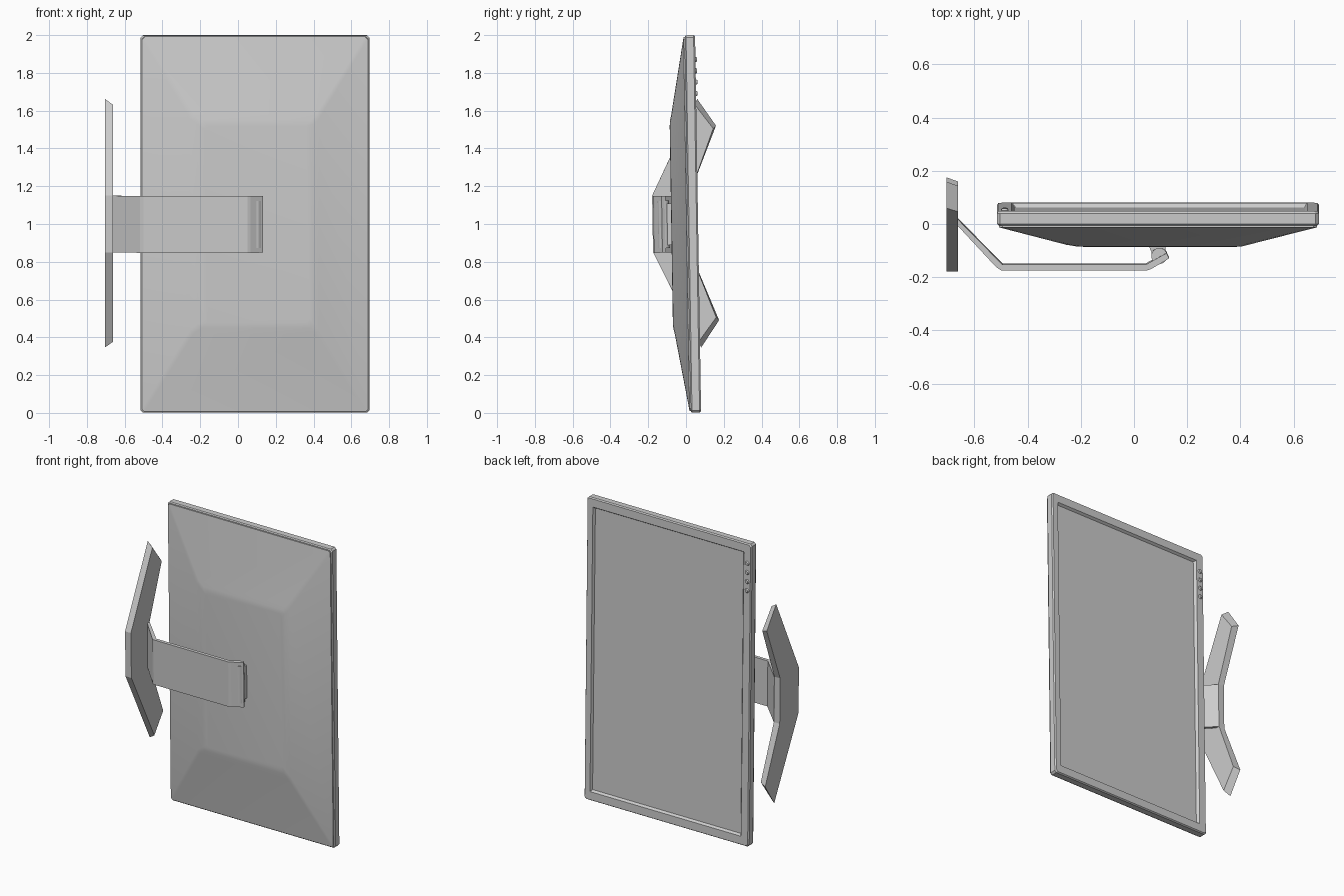
import bpy, bmesh, math
from mathutils import Matrix

if "Cube" in bpy.data.objects:
    bpy.data.objects.remove(bpy.data.objects["Cube"])

# whole monitor leans slightly about its middle
TILT = Matrix.Translation((0, 0, 1)) @ Matrix.Rotation(0.016, 4, 'X') @ Matrix.Translation((0, 0, -1))

def finish(name, bm, smooth=None):
    bmesh.ops.recalc_face_normals(bm, faces=bm.faces)
    bm.transform(TILT)
    me = bpy.data.meshes.new(name)
    bm.to_mesh(me)
    bm.free()
    ob = bpy.data.objects.new(name, me)
    bpy.context.collection.objects.link(ob)
    if smooth:
        bpy.context.view_layer.objects.active = ob
        ob.select_set(True)
        bpy.ops.object.shade_smooth_by_angle(angle=math.radians(smooth))
        ob.select_set(False)
    return ob

def loft(name, rings, smooth=None):
    bm = bmesh.new()
    loops = [[bm.verts.new(p) for p in ring] for ring in rings]
    n = len(loops[0])
    for a, b in zip(loops, loops[1:]):
        for i in range(n):
            j = (i + 1) % n
            bm.faces.new((a[i], a[j], b[j], b[i]))
    bm.faces.new(loops[0])
    bm.faces.new(loops[-1][::-1])
    return finish(name, bm, smooth)

def rect(x0, x1, z0, z1, y, c):
    # rectangle with cut corners, at depth y
    return [(x0 + c, y, z0), (x1 - c, y, z0), (x1, y, z0 + c), (x1, y, z1 - c),
            (x1 - c, y, z1), (x0 + c, y, z1), (x0, y, z1 - c), (x0, y, z0 + c)]

def cylinder(name, matrix, r1, r2, depth, seg):
    bm = bmesh.new()
    bmesh.ops.create_cone(bm, cap_ends=True, segments=seg, radius1=r1, radius2=r2,
                          depth=depth, matrix=matrix)
    return finish(name, bm, 40)

# front frame with recessed screen opening
loft("screen_frame", [
    rect(-0.509, 0.689, 0.007, 1.993, 0.010, 0.012),
    rect(-0.515, 0.695, 0.001, 1.999, 0.016, 0.012),
    rect(-0.515, 0.695, 0.001, 1.999, 0.056, 0.012),
    rect(-0.509, 0.689, 0.007, 1.993, 0.064, 0.012),
    rect(-0.460, 0.651, 0.060, 1.940, 0.064, 0.002),
    rect(-0.447, 0.643, 0.070, 1.930, 0.048, 0.002)])

# tapered back housing
loft("back_housing", [
    rect(-0.507, 0.687, 0.010, 1.990, 0.016, 0.012),
    rect(-0.507, 0.687, 0.010, 1.990, 0.003, 0.012),
    rect(-0.255, 0.430, 0.420, 1.580, -0.069, 0.02),
    rect(-0.215, 0.405, 0.450, 1.550, -0.076, 0.02),
    rect(-0.180, 0.380, 0.480, 1.520, -0.078, 0.02)], 12)

# control buttons
for i in range(4):
    m = Matrix.Translation((-0.486, 0.066, 1.69 + i * 0.06)) @ Matrix.Rotation(-math.pi / 2, 4, 'X')
    cylinder(f"button_{i + 1}", m, 0.017, 0.010, 0.012, 16)

# bent stand arm
arm = [(-0.662, -0.005), (-0.518, -0.160), (-0.500, -0.172), (0.050, -0.172), (0.066, -0.166),
       (0.132, -0.127), (0.122, -0.107), (0.045, -0.150), (-0.495, -0.150), (-0.662, 0.020)]
loft("stand_arm", [[(x, y, z) for x, y in arm] for z in (0.85, 1.15)])

# hinge barrel and mounting plate between arm and housing
cylinder("hinge_barrel", Matrix.Translation((0.095, -0.118, 1.0)), 0.030, 0.030, 0.25, 24)
plate = [(0.05, -0.07), (0.12, -0.07), (0.118, -0.10), (0.07, -0.112)]
loft("hinge_plate", [[(x, y, z) for x, y in plate] for z in (0.89, 1.11)])

# V-shaped foot plate with sloped tips
def foot(x, inset):
    half = [(-0.177, 0.15), (0.070 - inset * 0.45, 0.658 - inset), (0.167 - inset * 0.5, 0.515 - inset * 0.5),
            (0.020, 0.15)]
    return ([(x, y, 1.003 + z) for y, z in half] +
            [(x, y, 1.003 - z) for y, z in reversed(half)])

loft("foot_plate", [foot(-0.705, 0), foot(-0.662, 0.03)])
